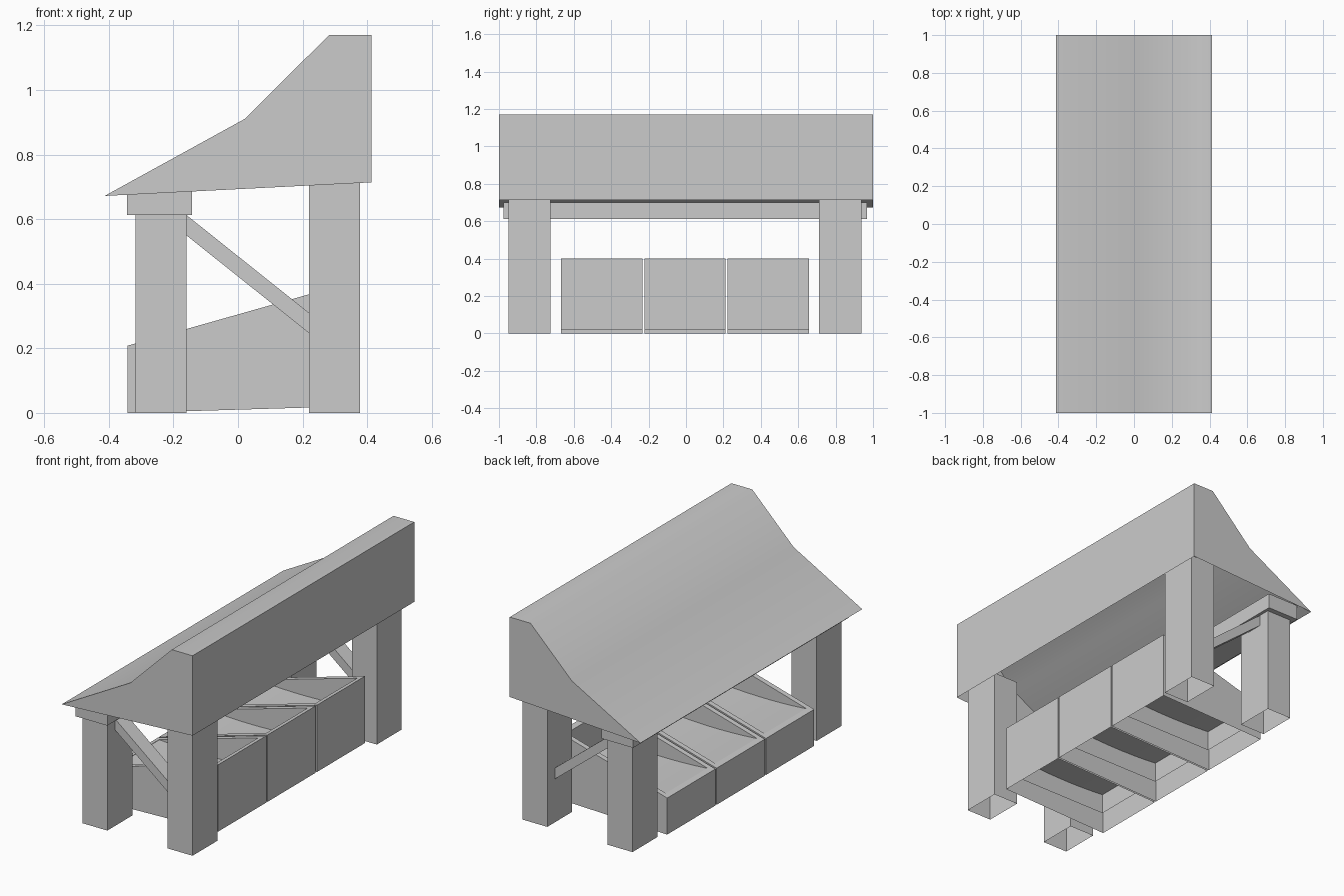
import bpy, bmesh, math

cube = bpy.data.objects.get("Cube")
if cube:
    bpy.data.objects.remove(cube, do_unlink=True)

grey = bpy.data.materials.new("plain_grey")
grey.use_nodes = True
COLOR = (0.6, 0.6, 0.6, 1)
grey.diffuse_color = COLOR
grey.node_tree.nodes["Principled BSDF"].inputs["Base Color"].default_value = COLOR


def finish(name, bm, smooth=None):
    mesh = bpy.data.meshes.new(name)
    bm.to_mesh(mesh)
    bm.free()
    obj = bpy.data.objects.new(name, mesh)
    bpy.context.collection.objects.link(obj)
    mesh.materials.append(grey)
    if smooth:
        bpy.ops.object.select_all(action='DESELECT')
        obj.select_set(True)
        bpy.context.view_layer.objects.active = obj
        bpy.ops.object.shade_smooth_by_angle(angle=math.radians(smooth))
    return obj


def prism(name, profile, y0, y1, open_sides=(), smooth=None):
    """Extrude an x-z profile along y; open_sides lists the sides left out."""
    bm = bmesh.new()
    front = [bm.verts.new((x, y0, z)) for x, z in profile]
    back = [bm.verts.new((x, y1, z)) for x, z in profile]
    n = len(profile)
    bm.faces.new(front)
    bm.faces.new(back[::-1])
    for i in range(n):
        if i not in open_sides:
            j = (i + 1) % n
            bm.faces.new((front[j], front[i], back[i], back[j]))
    bmesh.ops.recalc_face_normals(bm, faces=bm.faces)
    return finish(name, bm, smooth)


def rect(x0, x1, z0, z1):
    # The first side is the bottom
    return [(x0, z0), (x1, z0), (x1, z1), (x0, z1)]


# Roof shell, open underneath
prism("roof", [(-0.413, 0.672), (0.413, 0.714), (0.413, 1.17), (0.282, 1.17), (0.02, 0.91)],
      -1, 1, open_sides=(0,), smooth=50)

# Beam under the eave
prism("eave_beam", rect(-0.343, -0.143, 0.613, 0.7), -0.975, 0.967)

# Hollow legs and diagonal braces at both ends
for end, y0, y1 in (("front", -0.95, -0.725), ("back", 0.712, 0.937)):
    prism(end + "_eave_leg", rect(-0.318, -0.16, 0, 0.613), y0, y1, open_sides=(0,))
    prism(end + "_wall_leg", rect(0.22, 0.378, 0, 0.76), y0, y1, open_sides=(0,))
    mid = (y0 + y1) / 2
    prism(end + "_brace", [(-0.16, 0.55), (0.22, 0.247), (0.22, 0.31), (-0.16, 0.613)],
          mid - 0.045, mid + 0.045)


def bin_box(name, y0, y1):
    """Sloped bin: outer walls, rim and inner walls, with no bottom."""
    bm = bmesh.new()
    rim = 0.03
    slope = lambda x: 0.305 + 0.283 * x
    base = lambda x: 0.01 + 0.03 * x

    def ring(inset, height):
        xa, ya, yb = 0.342 - inset, y0 + inset, y1 - inset
        return [bm.verts.new((x, y, height(x)))
                for x, y in ((-xa, ya), (xa, ya), (xa, yb), (-xa, yb))]

    rings = [ring(0, base), ring(0, slope), ring(rim, slope), ring(rim, lambda x: 0.1)]
    for a, b in zip(rings, rings[1:]):
        for i in range(4):
            j = (i + 1) % 4
            bm.faces.new((a[i], a[j], b[j], b[i]))
    finish(name, bm)

    # Gently dished tray floor
    bm = bmesh.new()
    steps, half = 8, 0.342 - rim
    rows = []
    for i in range(steps + 1):
        t = i / steps
        x = -half + 2 * half * t
        z = 0.215 - 0.05 * t + 0.06 * t * t
        rows.append([bm.verts.new((x, y, z)) for y in (y0 + rim, y1 - rim)])
    for a, b in zip(rows, rows[1:]):
        bm.faces.new((a[0], b[0], b[1], a[1]))
    finish(name + "_floor", bm, smooth=40)


# Three bins side by side
for k, label in enumerate(("front", "middle", "back")):
    start = -0.668 + 0.4455 * k
    bin_box(label + "_bin", start, start + 0.435)
